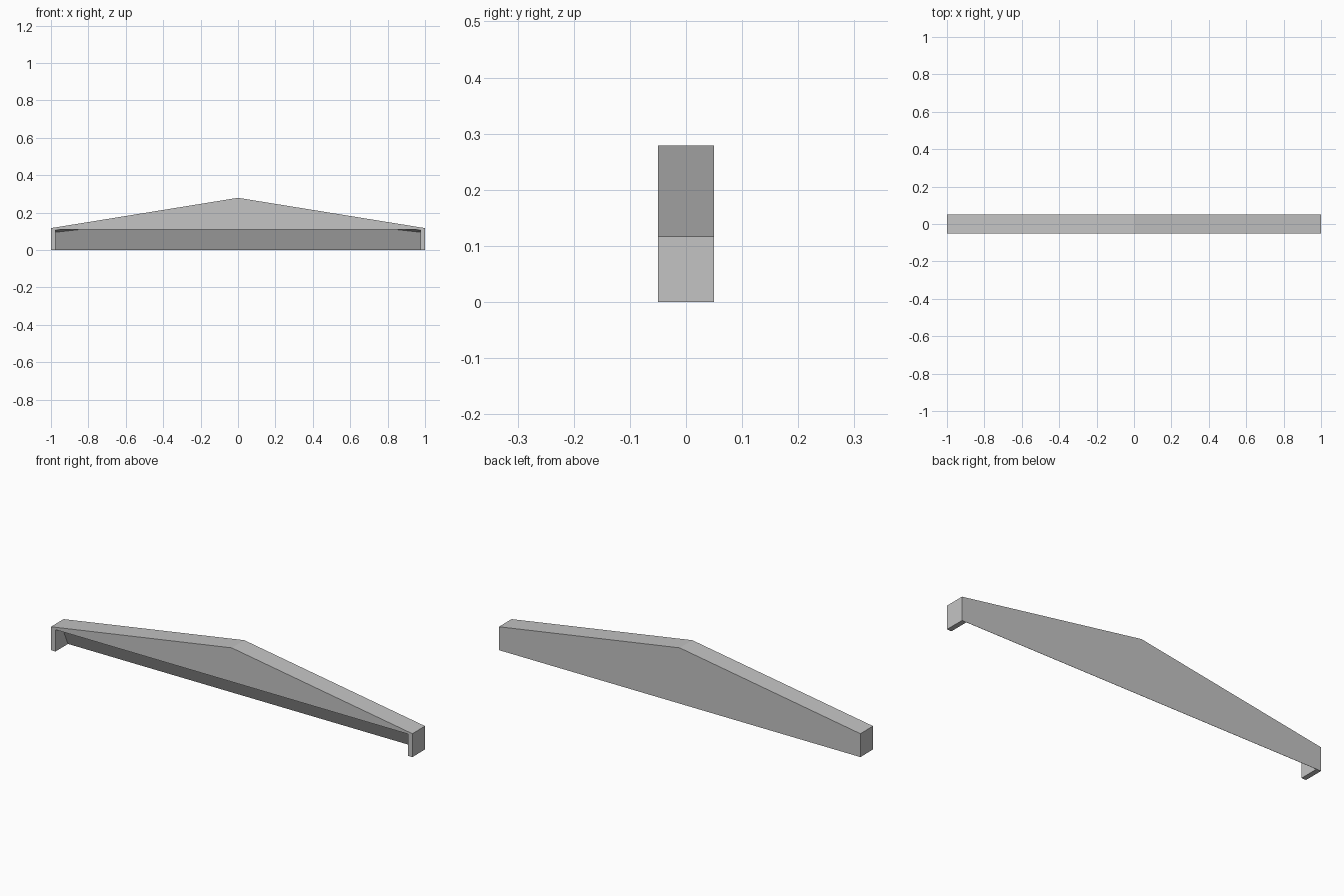
import bpy
import bmesh

cube = bpy.data.objects.get("Cube")
if cube:
    bpy.data.objects.remove(cube, do_unlink=True)

HALF, DEPTH = 1.0, 0.05           # half length, half depth
EAVE, PEAK = 0.117, 0.279         # height at the ends and at the ridge
INNER = HALF - 0.025              # inside face of the end legs
SKIN = 0.004                      # thickness of the front panel
OPENING = 0.109                   # height of the front opening
LEAN = 0.466                      # backward lean of the inner wall

# Single plain grey
grey = bpy.data.materials.new("plain_grey")
grey.use_nodes = True
colour = (0.55, 0.55, 0.55, 1.0)
grey.diffuse_color = colour
grey.node_tree.nodes["Principled BSDF"].inputs["Base Color"].default_value = colour


def add_object(name, bm):
    bmesh.ops.recalc_face_normals(bm, faces=bm.faces)
    mesh = bpy.data.meshes.new(name)
    bm.to_mesh(mesh)
    bm.free()
    mesh.materials.append(grey)
    obj = bpy.data.objects.new(name, mesh)
    bpy.context.collection.objects.link(obj)
    return obj


def hull(name, points):
    bm = bmesh.new()
    for p in points:
        bm.verts.new(p)
    bmesh.ops.convex_hull(bm, input=bm.verts)
    return add_object(name, bm)


def mirrored(points):
    return [(s * x, y, z) for x, y, z in points for s in (-1, 1)]


# Gable beam, extruded front to back
bm = bmesh.new()
profile = [(-HALF, 0), (HALF, 0), (HALF, EAVE), (0, PEAK), (-HALF, EAVE)]
face = bm.faces.new([bm.verts.new((x, -DEPTH, z)) for x, z in profile])
extruded = bmesh.ops.extrude_face_region(bm, geom=[face])
back = [v for v in extruded["geom"] if isinstance(v, bmesh.types.BMVert)]
bmesh.ops.translate(bm, verts=back, vec=(0, 2 * DEPTH, 0))
beam = add_object("gable_beam", bm)

# Hollow underside: leaning inner wall that meets the front panel mid span
front = -DEPTH + SKIN
foot = DEPTH - 0.001


def wall_y(z):
    return foot - LEAN * z


ends = [(INNER, front, -0.02), (INNER, wall_y(-0.02), -0.02),
        (INNER, front, 0.107), (INNER, wall_y(0.095), 0.095)]
apex = (0, front, (foot - front) / LEAN)
hollow = hull("hollow_cutter", mirrored(ends) + [apex])

# Front opening between the legs
opening = hull("opening_cutter", mirrored(
    [(INNER, y, z) for y in (-DEPTH - 0.02, front + 0.001) for z in (-0.02, OPENING)]))

# Cut the beam and bake the result
for cutter in (hollow, opening):
    mod = beam.modifiers.new(cutter.name, "BOOLEAN")
    mod.operation = "DIFFERENCE"
    mod.solver = "EXACT"
    mod.object = cutter
    cutter.hide_render = True
baked = bpy.data.meshes.new_from_object(
    beam.evaluated_get(bpy.context.evaluated_depsgraph_get()))
beam.modifiers.clear()
beam.data = baked
for cutter in (hollow, opening):
    bpy.data.objects.remove(cutter, do_unlink=True)
